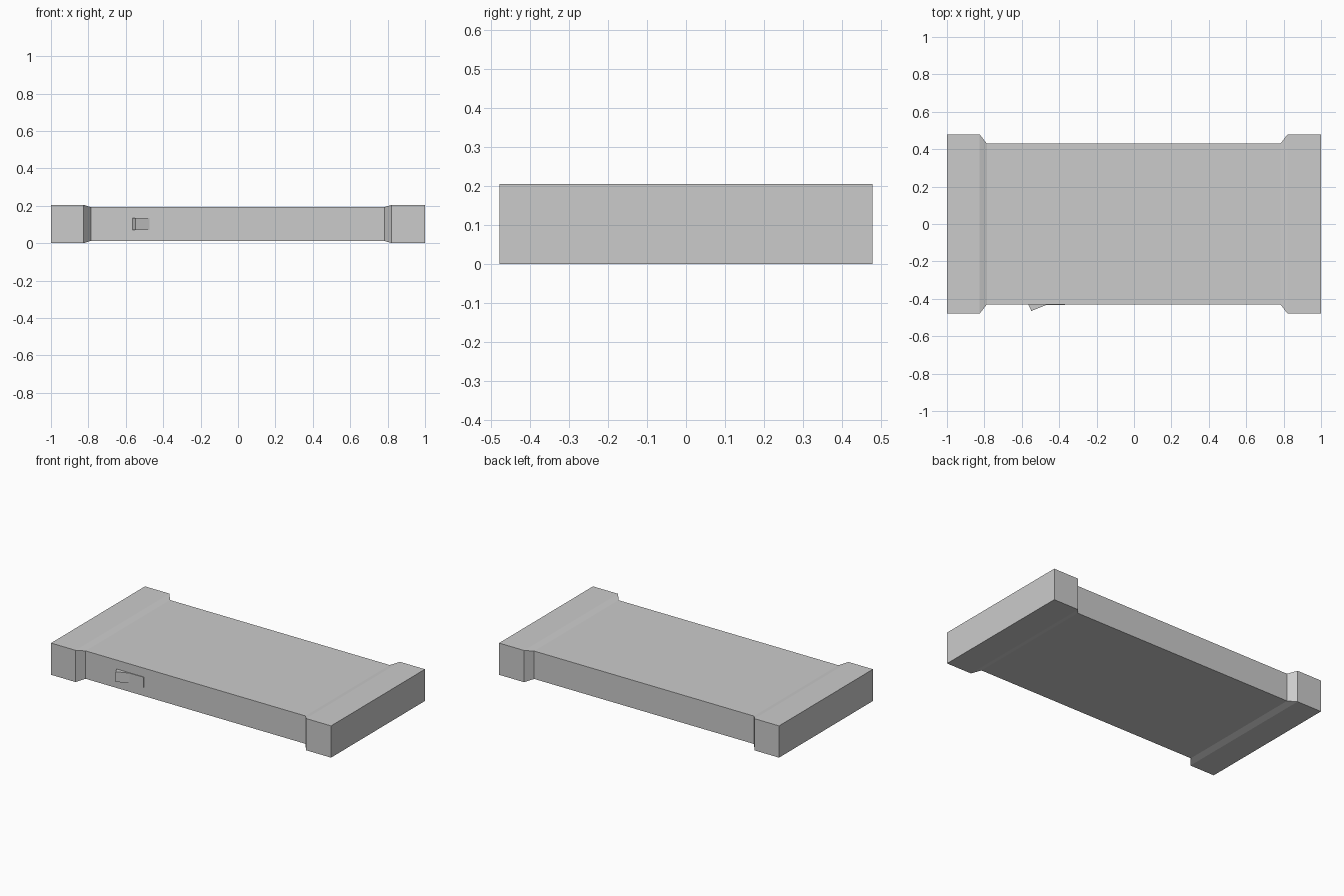
import bpy
import bmesh

cube = bpy.data.objects.get("Cube")
if cube:
    bpy.data.objects.remove(cube, do_unlink=True)

# Single flat grey
grey = bpy.data.materials.new("grey")
grey.use_nodes = True
color = (0.6, 0.6, 0.6, 1)
grey.diffuse_color = color
grey.node_tree.nodes["Principled BSDF"].inputs["Base Color"].default_value = color


def loft(name, rings):
    """Join closed rings of points into a capped solid."""
    bm = bmesh.new()
    loops = [[bm.verts.new(p) for p in ring] for ring in rings]
    for a, b in zip(loops, loops[1:]):
        for i in range(len(a)):
            j = (i + 1) % len(a)
            bm.faces.new((a[i], a[j], b[j], b[i]))
    bm.faces.new(loops[0])
    bm.faces.new(loops[-1])
    bmesh.ops.recalc_face_normals(bm, faces=bm.faces)
    mesh = bpy.data.meshes.new(name)
    bm.to_mesh(mesh)
    bm.free()
    mesh.materials.append(grey)
    obj = bpy.data.objects.new(name, mesh)
    bpy.context.collection.objects.link(obj)
    return obj


# Slab with flared ends: x, half width, half height
MID_Z = 0.1025
sections = [
    (-1, 0.479, 0.1025), (-0.825, 0.479, 0.1025), (-0.787, 0.43, 0.09),
    (0.783, 0.43, 0.09), (0.821, 0.479, 0.1025), (1, 0.479, 0.1025),
]
corners = [(-1, -1), (1, -1), (1, 1), (-1, 1)]
loft("body", [[(x, sy * w, MID_Z + sz * h) for sy, sz in corners]
              for x, w, h in sections])

# Wedge latch with a thin tail on the front side
latch = [(-0.567, -0.425), (-0.549, -0.465), (-0.472, -0.434),
         (-0.37, -0.434), (-0.37, -0.425)]
loft("side_latch", [[(x, y, z) for x, y in latch] for z in (0.07, 0.135)])
